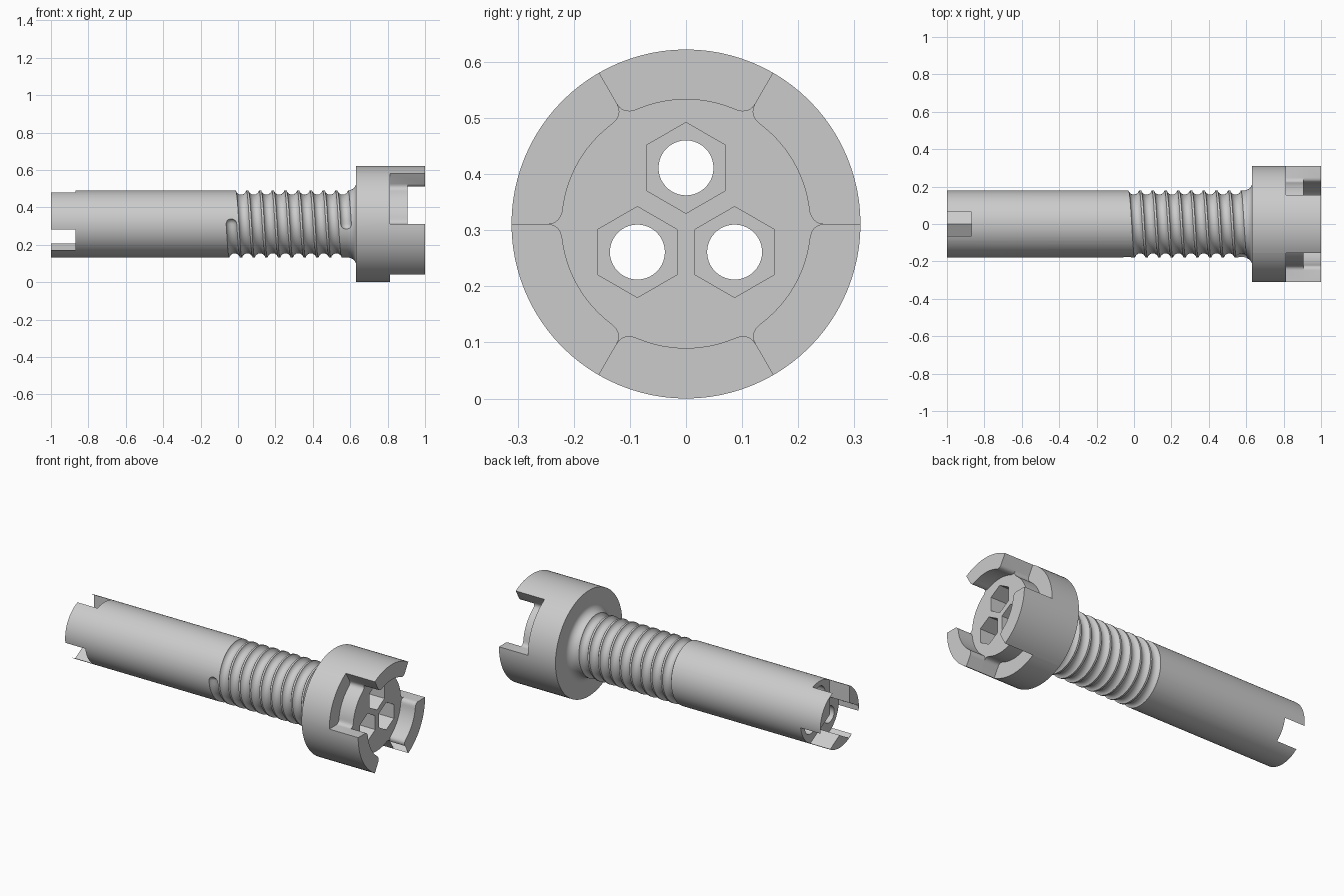
import bpy
import bmesh
from math import sin, cos, pi, radians, tau
from mathutils import Vector

AXIS_Z = 0.311      # height of the long axis
HEAD_R, SHAFT_R, CORE_R = 0.311, 0.179, 0.222
HOLE_OFFSET = 0.1   # distance of the three bores from the axis

cube = bpy.data.objects.get("Cube")
if cube:
    bpy.data.objects.remove(cube, do_unlink=True)

grey = bpy.data.materials.new("plain grey")
grey.use_nodes = True
grey.diffuse_color = (0.6, 0.6, 0.6, 1)
grey.node_tree.nodes["Principled BSDF"].inputs["Base Color"].default_value = (0.6, 0.6, 0.6, 1)


def skin(name, rings):
    """Closed solid through a list of equal-length rings of points."""
    bm = bmesh.new()
    loops = [[bm.verts.new((x, y, z + AXIS_Z)) for x, y, z in ring] for ring in rings]
    for a, b in zip(loops, loops[1:]):
        for i in range(len(a)):
            j = (i + 1) % len(a)
            bm.faces.new((a[i], a[j], b[j], b[i]))
    bm.faces.new(loops[0])
    bm.faces.new(loops[-1])
    bmesh.ops.recalc_face_normals(bm, faces=bm.faces)
    mesh = bpy.data.meshes.new(name)
    bm.to_mesh(mesh)
    bm.free()
    mesh.materials.append(grey)
    obj = bpy.data.objects.new(name, mesh)
    bpy.context.collection.objects.link(obj)
    return obj


def polar(r, degrees):
    return Vector((r * cos(radians(degrees)), r * sin(radians(degrees))))


def circle(r, count, centre=Vector((0, 0)), turn=0):
    return [centre + polar(r, turn + 360 * i / count) for i in range(count)]


def prism(name, outline, x0, x1):
    return skin(name, [[(x, p.x, p.y) for p in outline] for x in (x0, x1)])


def arc(r, start, end, count=12):
    return [polar(r, start + (end - start) * i / count) for i in range(count + 1)]


def rounded(angle, side):
    """Curve from a slot wall at this angle onto the core circle."""
    a, b, c = polar(0.248, angle), polar(CORE_R, angle), polar(CORE_R, angle + 8 * side)
    return [a * (1 - t) ** 2 + b * 2 * t * (1 - t) + c * t * t for t in (i / 6 for i in range(7))]


# Bolt body: shaft, flared neck and round head
profile = [(-1, SHAFT_R)]
for i in range(9):
    t = pi / 2 * i / 8
    profile.append((0.585 + 0.047 * sin(t), SHAFT_R + 0.042 * (1 - cos(t))))
profile += [(0.632, HEAD_R), (1, HEAD_R)]
body = skin("bolt_body", [[(x, p.x, p.y) for p in circle(r, 96)] for x, r in profile])

cutters = []

# Spiral thread groove with ball-shaped ends
turns, steps, pitch, start_x, groove, path_r = 9, 54, 0.068, -0.035, 0.03, 0.187
stations = [(i / steps, 1) for i in range(turns * steps + 1)]
for i in range(1, 6):
    f = i * pi / 2 / 5.2
    reach = groove * sin(f) / (tau * path_r)
    stations.insert(0, (-reach, cos(f)))
    stations.append((turns + reach, cos(f)))
rings = []
for turn, scale in stations:
    theta = pi + tau * turn
    ring = []
    for k in range(16):
        a = tau * k / 16
        r = path_r + scale * groove * cos(a)
        x = start_x + pitch * turn + scale * groove * sin(a)
        ring.append((x, r * cos(theta), r * sin(theta)))
    rings.append(ring)
cutters.append(skin("thread_cutter", rings))

# Side slots between the three head tabs, leaving the core standing
for a in (0, 120, 240):
    outline = rounded(a, 1) + arc(CORE_R, a + 8, a + 52)[1:-1]
    outline += rounded(a + 60, -1)[::-1] + arc(0.4, a + 60, a)
    cutters.append(prism("slot_cutter", outline, 0.812, 1.1))

# Recess in the head face, open through the slots
outline = []
for a in (0, 120, 240):
    outline += arc(0.4, a, a + 60) + rounded(a + 60, 1)
    outline += arc(CORE_R, a + 68, a + 112)[1:-1] + rounded(a + 120, -1)[::-1]
cutters.append(prism("recess_cutter", outline, 0.905, 1.1))

# Three bores, each with a hexagonal pocket at both ends
for a in (90, 210, 330):
    centre = polar(HOLE_OFFSET, a)
    cutters.append(prism("bore_cutter", circle(0.049, 40, centre), -1.2, 1.2))
    cutters.append(prism("head_pocket_cutter", circle(0.081, 6, centre, 90), 0.775, 1.1))
    cutters.append(prism("tail_pocket_cutter", circle(0.104, 6, centre, 90), -1.1, -0.87))

bpy.context.view_layer.objects.active = body
for cutter in cutters:
    cutter.hide_render = True
    mod = body.modifiers.new("cut", "BOOLEAN")
    mod.operation = "DIFFERENCE"
    mod.solver = "EXACT"
    mod.object = cutter
    bpy.ops.object.modifier_apply(modifier=mod.name)
    bpy.data.objects.remove(cutter, do_unlink=True)

# Smooth round surfaces, crisp edges
bpy.ops.object.select_all(action="DESELECT")
body.select_set(True)
bpy.ops.object.shade_smooth_by_angle(angle=radians(30))
